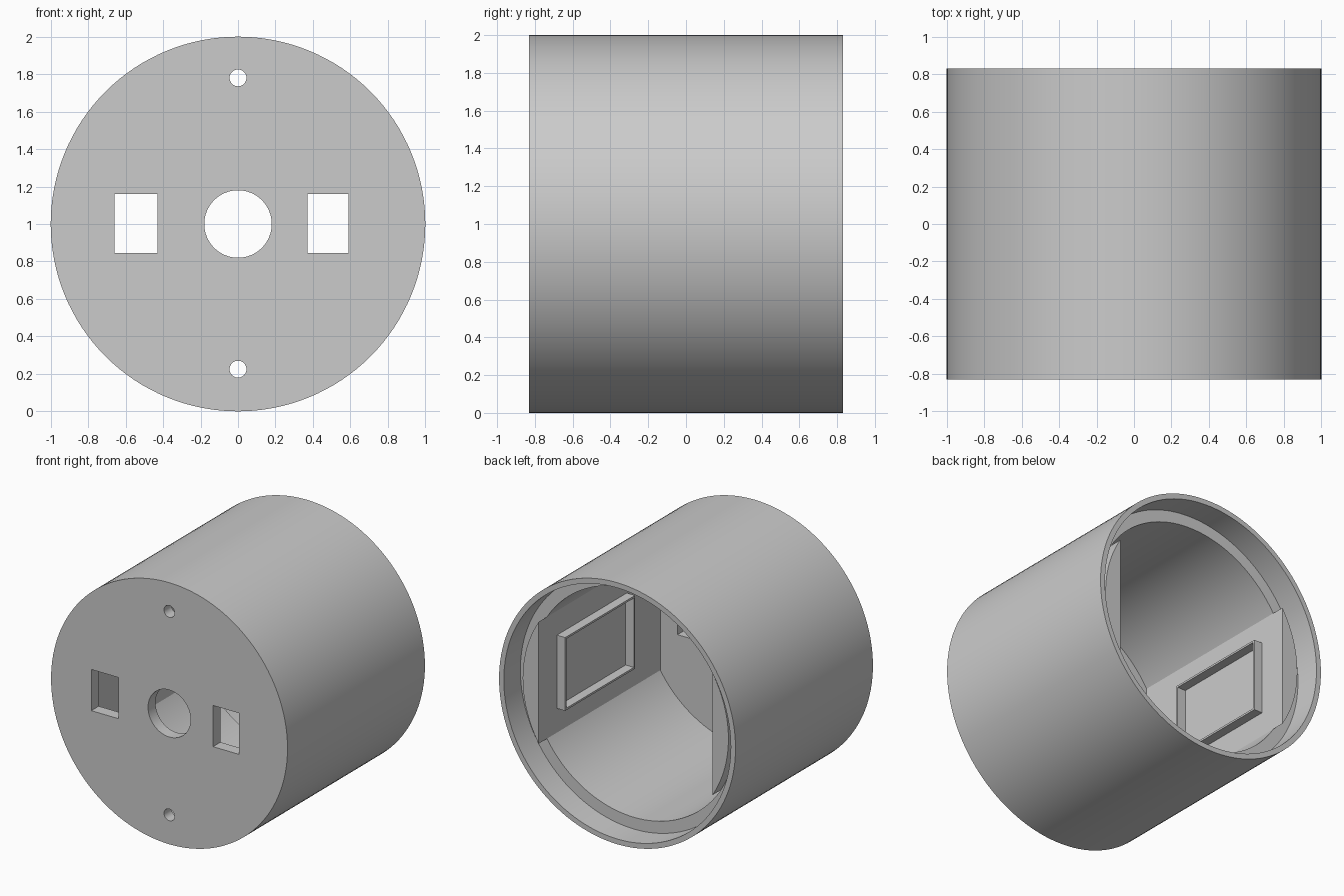
import bpy
import bmesh
import math
from mathutils import Vector

if "Cube" in bpy.data.objects:
    bpy.data.objects.remove(bpy.data.objects["Cube"], do_unlink=True)

FRONT, BACK = -0.83, 0.83
FLOOR = -0.74          # inner face of the front plate
LEDGE = 0.63           # step inside the open end
BORE, WALL_X = 0.87, 0.735

grey = bpy.data.materials.new("plain grey")
grey.use_nodes = True
grey.diffuse_color = (0.6, 0.6, 0.6, 1)
grey.node_tree.nodes["Principled BSDF"].inputs["Base Color"].default_value = (0.6, 0.6, 0.6, 1)


def prism(name, outline, y0, y1):
    """Extrude an x, z outline from y0 to y1."""
    bm = bmesh.new()
    face = bm.faces.new([bm.verts.new((x, y0, z)) for x, z in outline])
    side = bmesh.ops.extrude_face_region(bm, geom=[face])
    moved = [v for v in side["geom"] if isinstance(v, bmesh.types.BMVert)]
    bmesh.ops.translate(bm, verts=moved, vec=Vector((0, y1 - y0, 0)))
    bmesh.ops.recalc_face_normals(bm, faces=bm.faces)
    mesh = bpy.data.meshes.new(name)
    bm.to_mesh(mesh)
    bm.free()
    mesh.materials.append(grey)
    obj = bpy.data.objects.new(name, mesh)
    bpy.context.collection.objects.link(obj)
    return obj


def arc(radius, start, end, count, z=1.0):
    step = (end - start) / count
    return [(radius * math.cos(start + i * step), z + radius * math.sin(start + i * step))
            for i in range(count + 1)]


def circle(radius, sides, z=1.0):
    return arc(radius, 0, math.tau, sides, z)[:-1]


def rect(x0, x1, z0, z1):
    return [(x0, z0), (x1, z0), (x1, z1), (x0, z1)]


def select_only(obj):
    bpy.ops.object.select_all(action="DESELECT")
    obj.select_set(True)
    bpy.context.view_layer.objects.active = obj


def cut(obj, outline, y0, y1):
    cutter = prism("cutter", outline, y0, y1)
    cutter.hide_render = True
    mod = obj.modifiers.new("cut", "BOOLEAN")
    mod.operation = "DIFFERENCE"
    mod.solver = "EXACT"
    mod.object = cutter
    select_only(obj)
    bpy.ops.object.modifier_apply(modifier=mod.name)
    bpy.data.objects.remove(cutter, do_unlink=True)


def smooth(obj):
    select_only(obj)
    bpy.ops.object.shade_smooth_by_angle(angle=math.radians(30))


# Round housing, closed at the front, stepped at the open back
housing = prism("housing", circle(1.0, 128), FRONT, BACK)
cut(housing, circle(BORE, 128), FLOOR, BACK + 0.1)
cut(housing, circle(0.96, 128), LEDGE, BACK + 0.2)

# Front plate openings: centre hole, screw holes, two windows
through = (FRONT - 0.1, FLOOR + 0.1)
cut(housing, circle(0.18, 64), *through)
for z in (0.225, 1.78):
    cut(housing, circle(0.045, 32, z), *through)
for x0, x1 in ((-0.66, -0.43), (0.37, 0.59)):
    cut(housing, rect(x0, x1, 0.845, 1.16), *through)
smooth(housing)

# Flat inner side walls, each with a raised rectangular frame
half = math.acos(WALL_X / BORE)
for side, middle, sign in (("left", 0, 1), ("right", math.pi, -1)):
    wall = prism(side + "_inner_wall", arc(BORE, middle - half, middle + half, 24), FLOOR, 0.73)
    smooth(wall)
    near, far = sorted((sign * (WALL_X - 0.07), sign * WALL_X))
    frame = prism(side + "_frame", rect(near, far, 0.72, 1.28), -0.335, 0.51)
    cut(frame, rect(near - 0.1, far + 0.1, 0.735, 1.265), -0.32, 0.495)
